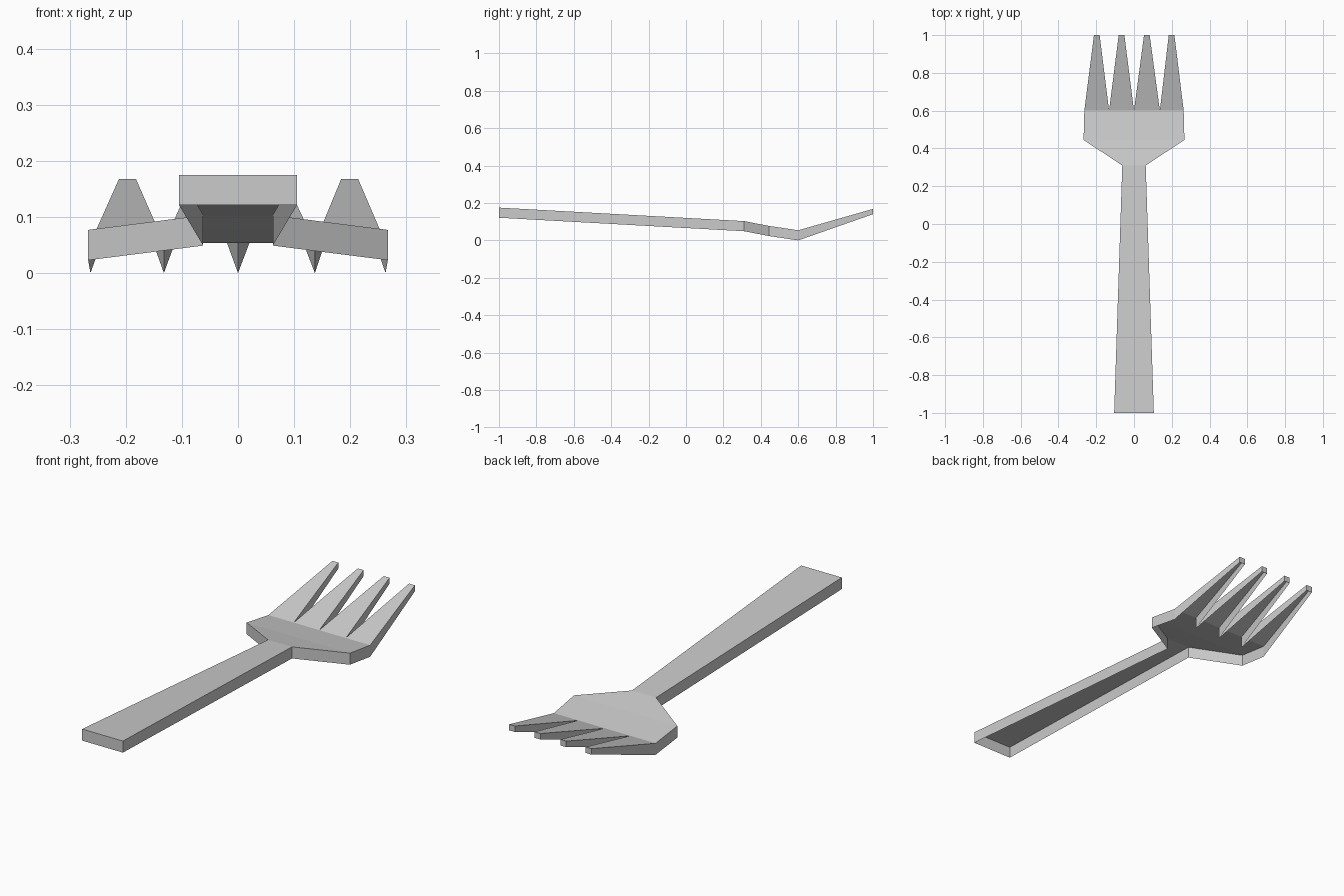
import bpy

if "Cube" in bpy.data.objects:
    bpy.data.objects.remove(bpy.data.objects["Cube"], do_unlink=True)

# One plain grey metal
metal = bpy.data.materials.new("grey metal")
metal.use_nodes = True
grey = (0.6, 0.6, 0.6, 1.0)
metal.diffuse_color = grey
metal.node_tree.nodes["Principled BSDF"].inputs["Base Color"].default_value = grey

# Side profile: length position -> (top height, wall depth)
HANDLE_END, NECK, WIDEST, ROOT, TIP = -1.0, 0.31, 0.445, 0.6, 1.0
PROFILE = {
    HANDLE_END: (0.175, 0.054),
    NECK: (0.103, 0.054),
    WIDEST: (0.077, 0.054),
    ROOT: (0.054, 0.054),
    TIP: (0.168, 0.028),
}


def shell(name, outline, walls):
    """Top sheet with thin walls hanging from the chosen edges, open below."""
    n = len(outline)
    verts = [(x, y, PROFILE[y][0]) for x, y in outline]
    verts += [(x, y, PROFILE[y][0] - PROFILE[y][1]) for x, y in outline]
    faces = [tuple(range(n))]
    for i in walls:
        j = (i + 1) % n
        faces.append((j, i, i + n, j + n))
    used = sorted({v for f in faces for v in f})
    index = {v: k for k, v in enumerate(used)}
    mesh = bpy.data.meshes.new(name)
    mesh.from_pydata([verts[v] for v in used], [],
                     [[index[v] for v in f] for f in faces])
    mesh.materials.append(metal)
    obj = bpy.data.objects.new(name, mesh)
    bpy.context.collection.objects.link(obj)
    return obj


# Handle, tapering towards the neck
shell("handle", [(-0.105, HANDLE_END), (0.105, HANDLE_END),
                 (0.062, NECK), (-0.062, NECK)], walls=(0, 1, 3))

# Flaring shoulder
shell("shoulder", [(-0.062, NECK), (0.062, NECK),
                   (0.267, WIDEST), (-0.267, WIDEST)], walls=(1, 3))

# Head, with its far edge divided where the tines begin
roots = [-0.263, -0.132, 0.0, 0.137, 0.263]
shell("head", [(-0.267, WIDEST), (0.267, WIDEST)]
      + [(x, ROOT) for x in reversed(roots)], walls=(1, 6))

# Four upturned tines
tips = [-0.197, -0.066, 0.068, 0.199]
for i, tip in enumerate(tips):
    shell(f"tine_{i + 1}", [(roots[i], ROOT), (roots[i + 1], ROOT),
                            (tip + 0.015, TIP), (tip - 0.015, TIP)], walls=(1, 2, 3))
